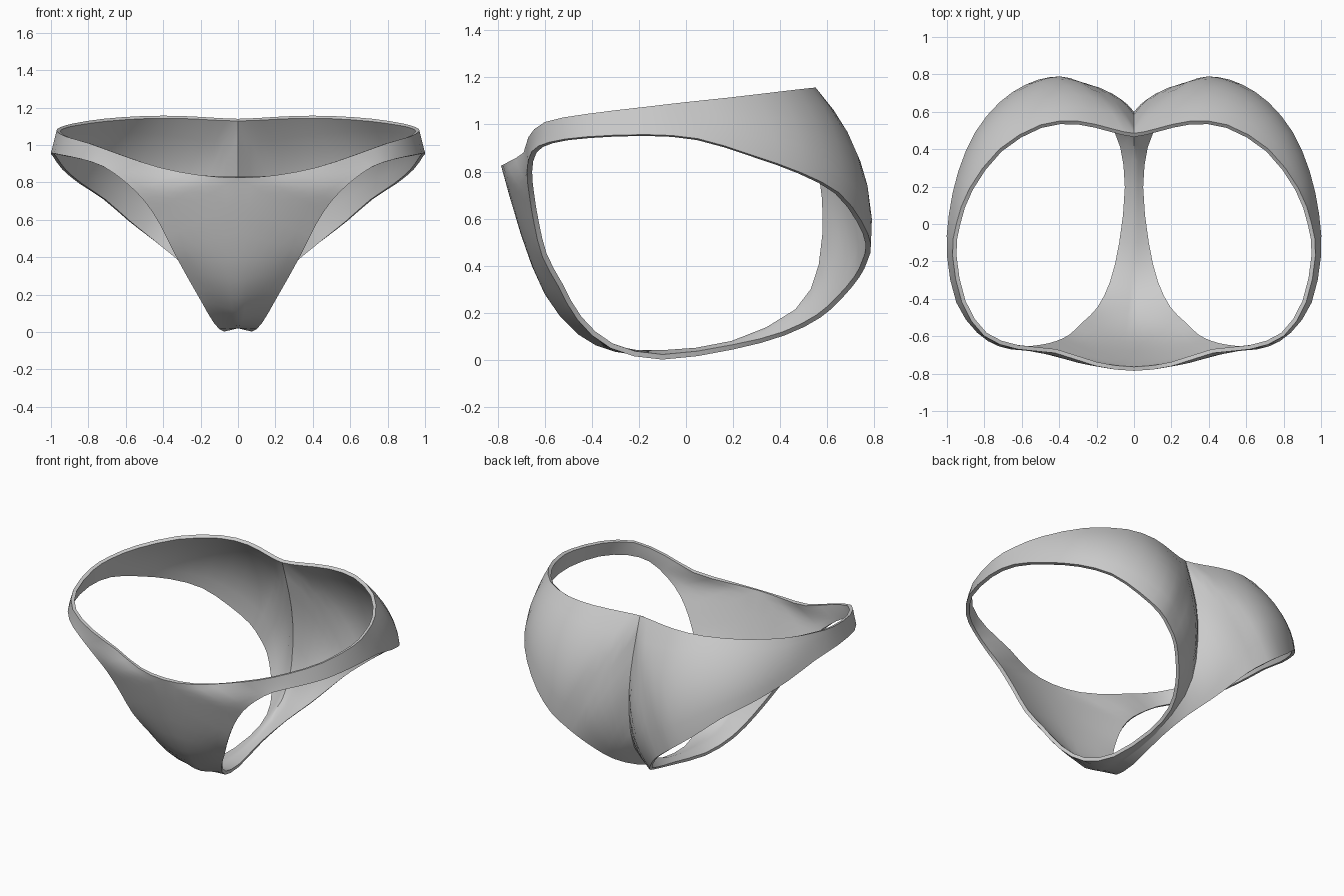
import bpy, bmesh, math
from mathutils import Vector

if "Cube" in bpy.data.objects:
    bpy.data.objects.remove(bpy.data.objects["Cube"])

# Stations run from front centre round the hip to back centre, then down the centre seam to the front.
WAIST = [(0, -.785, .825), (.2, -.76, .838), (.42, -.69, .88), (.62, -.67, .945), (.8, -.6, 1.01),
         (.92, -.42, 1.045), (.97, -.17, 1.075), (.95, 0, 1.095), (.88, .19, 1.115), (.72, .4, 1.14),
         (.5, .53, 1.155), (.3, .55, 1.155), (.12, .51, 1.145), (0, .485, 1.14)]
SEAM = [(0, .56, .9), (0, .6, .68), (0, .585, .4), (0, .48, .2), (0, .2, .06),
        (0, -.1, .02), (0, -.3, .035), (0, -.46, .11), (0, -.6, .28), (0, -.7, .53)]
LEG = [(.42, -.645, .58), (.5, -.665, .7), (.6, -.675, .8), (.72, -.655, .885), (.84, -.58, .925),
       (.95, -.42, .948), (1, -.17, .957), (.99, .05, .94), (.94, .28, .87), (.85, .49, .795),
       (.72, .65, .71), (.58, .745, .59), (.45, .785, .49), (.36, .77, .42), (.28, .735, .35),
       (.2, .66, .26), (.13, .57, .18), (.06, .42, .105), (.04, .2, .045), (.075, -.1, .002),
       (.13, -.32, .05), (.2, -.46, .17), (.28, -.54, .31), (.35, -.61, .44)]
# How far the cloth swells in x and y halfway between the two edges
SWELL = {0: (0, -.02), 1: (0, -.015), 8: (.01, .01), 9: (.02, .03), 10: (.02, .05), 11: (0, .08),
         12: (0, .09), 13: (0, .075), 14: (0, .06), 15: (0, .05), 16: (0, .02), 22: (0, -.015), 23: (0, -.015)}
ALONG, ACROSS = 2, 6


def spline(p0, p1, p2, p3, t):
    return .5 * (2 * p1 + (p2 - p0) * t + (2 * p0 - 5 * p1 + 4 * p2 - p3) * t * t
                 + (3 * p1 - p0 - 3 * p2 + p3) * t ** 3)


def smooth_open(pts, mirrored):
    """Spline through pts without its last point; mirrored ends run square to the centre plane."""
    flip = Vector((-1, 1, 1))
    a, b = (pts[1] * flip, pts[-2] * flip) if mirrored else (pts[0], pts[-1])
    q = [a] + pts + [b]
    return [spline(*q[i:i + 4], k / ALONG) for i in range(len(pts) - 1) for k in range(ALONG)]


def smooth_loop(pts):
    n = len(pts)
    return [spline(*(pts[(i + d) % n] for d in (-1, 0, 1, 2)), k / ALONG)
            for i in range(n) for k in range(ALONG)]


waist, seam, leg = ([Vector(p) for p in c] for c in (WAIST, SEAM, LEG))
middle = []
for i, (o, l) in enumerate(zip(waist + seam, leg)):
    dx, dy = SWELL.get(i, (0, 0))
    middle.append((o + l) / 2 + Vector((dx, dy, 0)))
outer = smooth_open(waist, True) + smooth_open([waist[-1]] + seam + [waist[0]], False)
middle, leg = smooth_loop(middle), smooth_loop(leg)

# Half of the garment: a ring of cloth round one leg opening
bm = bmesh.new()
rows = []
for o, m, l in zip(outer, middle, leg):
    row = []
    for j in range(ACROSS + 1):
        v = j / ACROSS
        row.append(bm.verts.new(o * (1 - v) * (1 - 2 * v) + m * 4 * v * (1 - v) + l * v * (2 * v - 1)))
    rows.append(row)
for i, a in enumerate(rows):
    b = rows[(i + 1) % len(rows)]
    for j in range(ACROSS):
        bm.faces.new((a[j], a[j + 1], b[j + 1], b[j]))
mesh = bpy.data.meshes.new("briefs")
bm.to_mesh(mesh)
bm.free()
briefs = bpy.data.objects.new("briefs", mesh)
bpy.context.collection.objects.link(briefs)

# Grey cloth
cloth = bpy.data.materials.new("grey cloth")
cloth.diffuse_color = (.6, .6, .6, 1)
cloth.use_nodes = True
cloth.node_tree.nodes["Principled BSDF"].inputs["Base Color"].default_value = cloth.diffuse_color
mesh.materials.append(cloth)

# Other half and cloth thickness
mirror = briefs.modifiers.new("other_half", 'MIRROR')
mirror.merge_threshold = .002
thick = briefs.modifiers.new("thickness", 'SOLIDIFY')
thick.thickness = .022
thick.offset = -1
bpy.context.view_layer.objects.active = briefs
briefs.select_set(True)
bpy.ops.object.convert(target='MESH')
bpy.ops.object.shade_smooth_by_angle(angle=math.radians(40))
